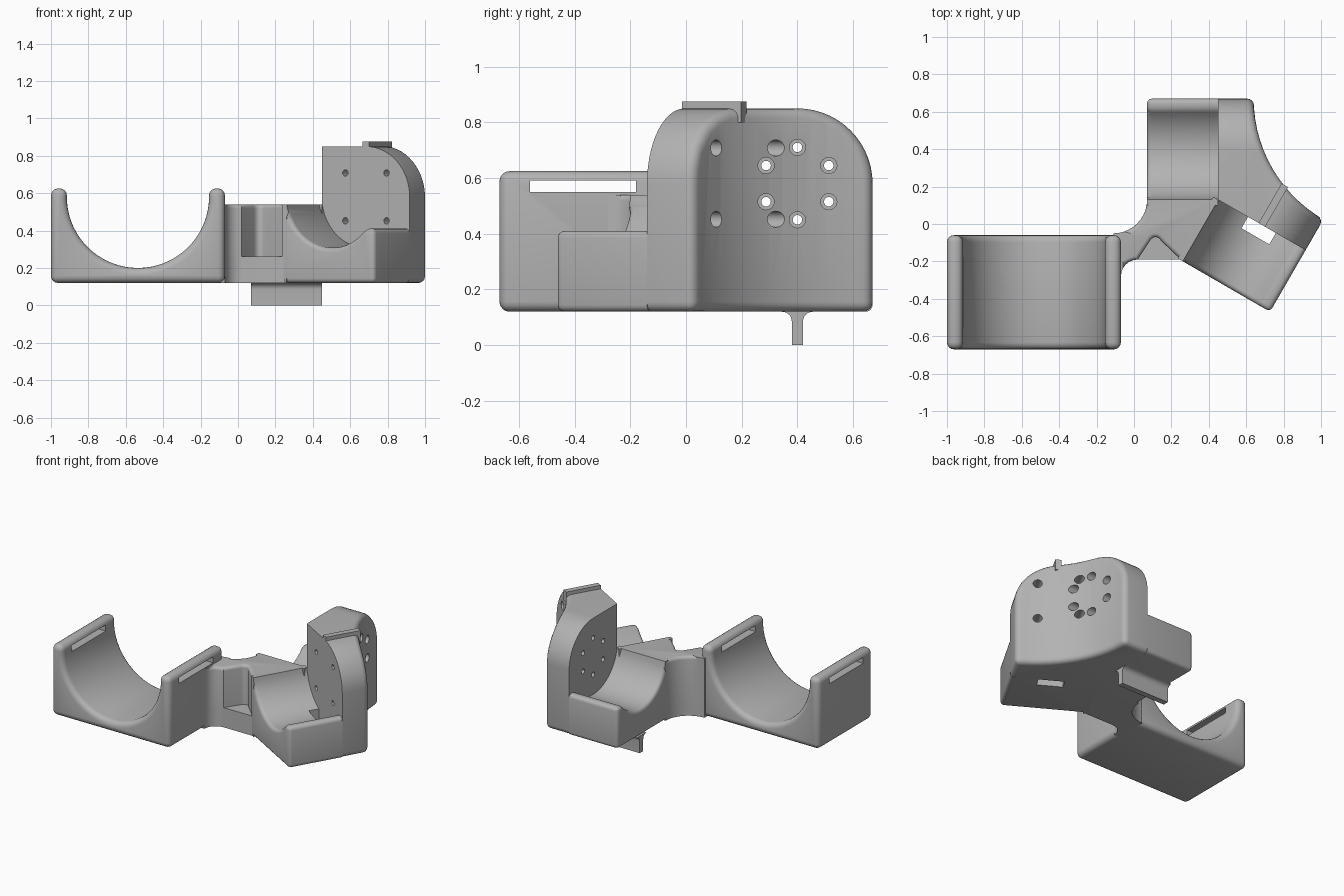
import bpy, bmesh, math
from mathutils import Matrix, Vector

cube = bpy.data.objects.get("Cube")
if cube:
    bpy.data.objects.remove(cube, do_unlink=True)

grey = bpy.data.materials.new("plain_grey")
grey.use_nodes = True
COLOUR = (0.45, 0.45, 0.45, 1)
grey.diffuse_color = COLOUR
grey.node_tree.nodes["Principled BSDF"].inputs["Base Color"].default_value = COLOUR

# Frames: local x points out through the plate, local y runs along it
S = math.sqrt(3) / 2
WORLD = Matrix.Identity(4)
PIVOT = Matrix.Translation((0.45, 0.13, 0))
BACK = PIVOT
FRONT = PIVOT @ Matrix(((0.5, S, 0, 0), (S, -0.5, 0, 0), (0, 0, 1, 0), (0, 0, 0, 1)))
FLOOR = 0.12


def arc(cx, cy, r, a0, a1, n):
    angles = [math.radians(a0 + (a1 - a0) * i / n) for i in range(n + 1)]
    return [(cx + r * math.cos(a), cy + r * math.sin(a)) for a in angles]


def prism(name, axis, pts, lo, hi, frame=WORLD):
    """Extrude a 2D outline along one axis of a frame."""
    def place(p, h):
        return {"x": (h, *p), "y": (p[0], h, p[1]), "z": (*p, h)}[axis]
    bm = bmesh.new()
    rings = [[bm.verts.new(frame @ Vector(place(p, h))) for p in pts] for h in (lo, hi)]
    bm.faces.new(rings[0])
    bm.faces.new(rings[1][::-1])
    for i in range(len(pts)):
        j = (i + 1) % len(pts)
        bm.faces.new((rings[0][i], rings[1][i], rings[1][j], rings[0][j]))
    bmesh.ops.recalc_face_normals(bm, faces=bm.faces)
    mesh = bpy.data.meshes.new(name)
    bm.to_mesh(mesh)
    bm.free()
    mesh.materials.append(grey)
    obj = bpy.data.objects.new(name, mesh)
    bpy.context.collection.objects.link(obj)
    return obj


def box(name, x, y, z, frame=WORLD):
    return prism(name, "z", [(x[0], y[0]), (x[1], y[0]), (x[1], y[1]), (x[0], y[1])], *z, frame)


def cut(obj, cutters):
    for c in cutters:
        mod = obj.modifiers.new("cut", "BOOLEAN")
        mod.operation, mod.solver, mod.object = "DIFFERENCE", "EXACT", c
    deps = bpy.context.evaluated_depsgraph_get()
    mesh = bpy.data.meshes.new_from_object(obj.evaluated_get(deps))
    obj.modifiers.clear()
    obj.data = mesh
    for c in cutters:
        bpy.data.objects.remove(c, do_unlink=True)


def soften(obj, width, rule=lambda p: True):
    """Fillet the sharp edges whose midpoint passes the rule."""
    bm = bmesh.new()
    bm.from_mesh(obj.data)
    bmesh.ops.remove_doubles(bm, verts=bm.verts, dist=0.0002)
    edges = [e for e in bm.edges if len(e.link_faces) == 2
             and e.calc_face_angle(0) > 0.6
             and rule((e.verts[0].co + e.verts[1].co) / 2)]
    bmesh.ops.bevel(bm, geom=edges, offset=width, offset_type="OFFSET",
                    segments=4, profile=0.5, affect="EDGES", clamp_overlap=False)
    bm.to_mesh(obj.data)
    bm.free()


# Large cradle with strap slots
outline = [(-1, FLOOR), (-1, 0.625), (-0.915, 0.625)]
outline += arc(-0.535, 0.58, 0.38, 180, 360, 36)
outline += [(-0.155, 0.625), (-0.07, 0.625), (-0.07, FLOOR)]
cradle = prism("large_cradle", "y", outline, -0.67, -0.06)
soften(cradle, 0.037)
cut(cradle, [box("slot_cutter", x, (-0.56, -0.18), (0.55, 0.592))
             for x in ((-1.1, -0.8), (-0.3, 0.1))])

# Connecting body: low ledge, and upper part with a notch in front
body = [(0.45, 0.13)] + arc(-0.11, 0.13, 0.18, 0, -90, 10)
body += [(-0.11, -0.28)] + arc(0.02, -0.28, 0.09, 180, 90, 6)
tip = [(0.25, -0.19), (0.26, -0.2)]
prism("connector_ledge", "z", body + tip, FLOOR, 0.26)
notch = [(0.085, -0.09)] + arc(0.115, -0.1, 0.03, 140, 50, 4) + [(0.15, -0.095)]
upper = prism("connector_body", "z", body + notch + tip, 0.2, 0.54)
soften(upper, 0.022, lambda p: p.z > 0.53 and -0.06 < p.x < 0.24 and p.y < 0.125)

# Two small cradles
R = 0.272
lip = math.degrees(math.asin(-0.17 / R))
start = math.degrees(math.asin(-0.04 / R))
trough = [(-0.03, FLOOR), (-0.03, 0.54)]
trough += arc(0.27, 0.58, R, -180 - start, lip, 28)
trough += [(0.54, 0.41), (0.54, FLOOR)]
small = []
for name, frame in (("back_cradle", BACK), ("front_cradle", FRONT)):
    obj = prism(name, "x", trough, -0.38, 0, frame)
    inv = frame.inverted()

    def outer(p):
        q = inv @ p
        return q.x < -0.01 and q.y > 0.01
    soften(obj, 0.025, outer)
    small.append(obj)
cut(small[1], [box("floor_slot_cutter", (-0.07, 0.05), (0.184, 0.356), (0, 0.5), FRONT)])

# Double mounting plate with a hollow outer face and rounded shoulders
foot = [(0.45, 0.13), (0.45, 0.67)] + arc(1.385, 0.67, 0.745, 180, 240, 14)
foot.append((FRONT @ Vector((0, 0.54, 0))).to_2d()[:])
plate = prism("mounting_plate", "z", foot, FLOOR, 0.85)
corner = arc(0.27, 0.58, 0.27, 90, 0, 14) + [(0.6, 0.58), (0.6, 0.95), (0.27, 0.95)]
cut(plate, [prism("shoulder_cutter", "x", corner, -0.1, 0.32, f) for f in (BACK, FRONT)])
inverses = [f.inverted() for f in (BACK, FRONT)]
soften(plate, 0.035, lambda p: all((i @ p).x > 0.01 for i in inverses))

# Counterbored screw holes: six in the back plate, four in the front one
hexagon = arc(0.27, 0.58, 0.13, 30, 330, 5)
square = [(0.27 + a, 0.58 + b) for a in (-0.127, 0.127) for b in (-0.128, 0.128)]
drills = []
for frame, holes in ((BACK, hexagon), (FRONT, square)):
    for y, z in holes:
        for r, x0 in ((0.017, -0.05), (0.029, 0.06)):
            ring = arc(y, z, r, 0, 345, 23)
            drills.append(prism("drill", "x", ring, x0, 0.36, frame))
cut(plate, drills)

# Key rib on top and matching tab below
box("top_rib", (0, 0.245), (0.25, 0.29), (0.8, 0.875), FRONT)
tab = [(0.38, 0), (0.42, 0)] + arc(0.455, 0.085, 0.035, 180, 90, 6)
tab += arc(0.345, 0.085, 0.035, 90, 0, 6)
prism("bottom_tab", "x", tab, 0.07, 0.45)

# Smooth shading with sharp edges kept
for obj in bpy.context.collection.objects:
    if obj.type == "MESH" and grey.name in obj.data.materials:
        obj.data.shade_smooth()
        obj.data.set_sharp_from_angle(angle=math.radians(32))
